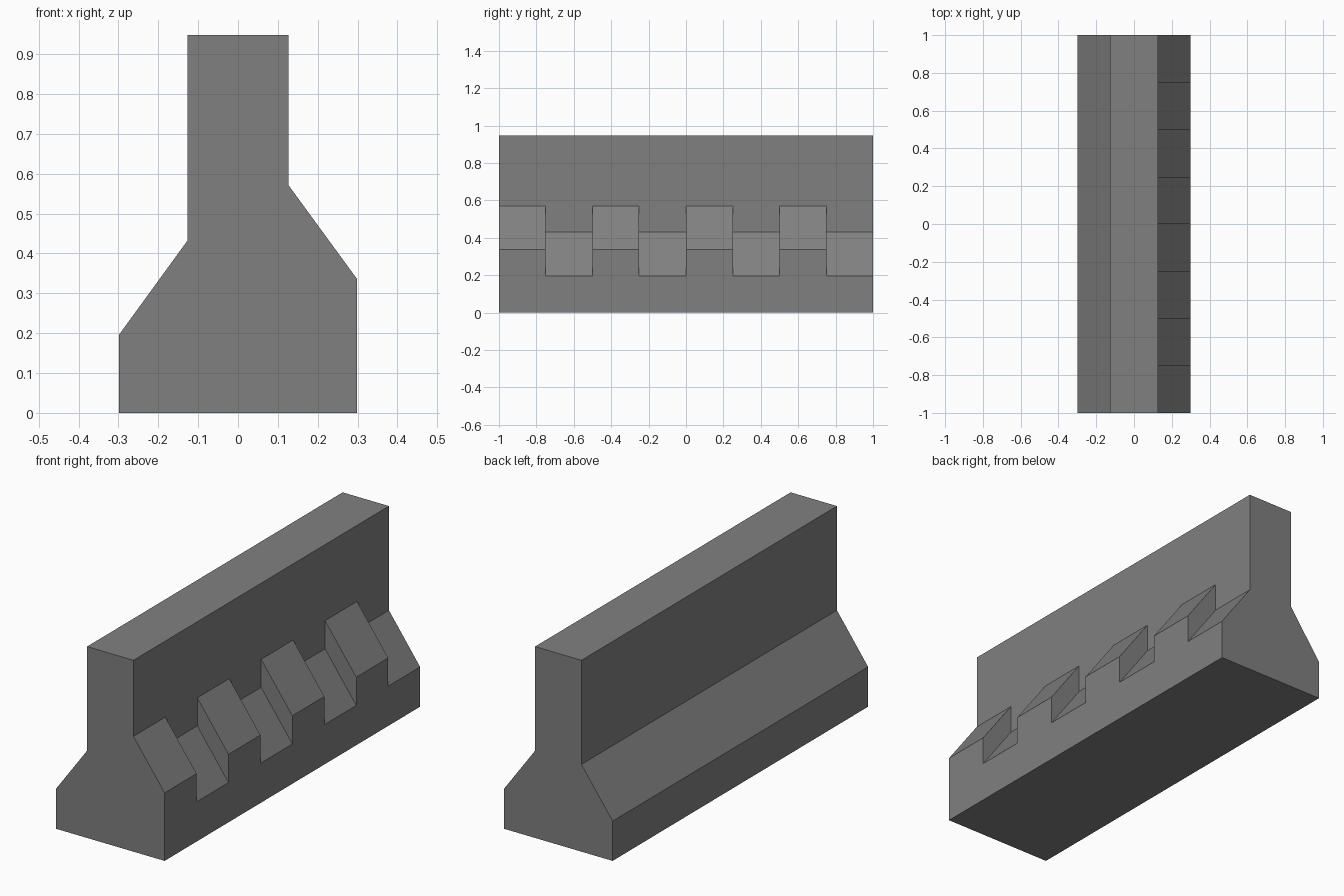
import bpy
import bmesh

if "Cube" in bpy.data.objects:
    bpy.data.objects.remove(bpy.data.objects["Cube"])

BASE_X, WALL_X, TOP_Z = 0.298, 0.127, 0.948
LOW_OUT, LOW_IN = 0.197, 0.432      # low shoulder: outer and inner heights
HIGH_OUT, HIGH_IN = 0.337, 0.571    # raised shoulder
BAYS, LENGTH = 8, 2.0

bm = bmesh.new()


def section(raised):
    """Cross-section (x, z); both kinds share the points where steps meet."""
    notch = (BASE_X, HIGH_OUT) if raised else (WALL_X, LOW_IN)
    return [(-BASE_X, 0), (BASE_X, 0), (BASE_X, LOW_OUT), notch,
            (WALL_X, HIGH_IN), (WALL_X, TOP_Z), (-WALL_X, TOP_Z),
            (-WALL_X, LOW_IN), (-BASE_X, LOW_OUT)]


def face(points, y):
    bm.faces.new([bm.verts.new((x, y, z)) for x, z in points])


# Alternating raised and low bays along the barrier
step = LENGTH / BAYS
for i in range(BAYS):
    y0 = -LENGTH / 2 + i * step
    y1 = y0 + step
    pts = section(i % 2 == 0)
    for (xa, za), (xb, zb) in zip(pts, pts[1:] + pts[:1]):
        quad = [(xa, y0, za), (xb, y0, zb), (xb, y1, zb), (xa, y1, za)]
        bm.faces.new([bm.verts.new(p) for p in quad])
    # Step wall between neighbouring bays
    if i:
        face([(WALL_X, LOW_IN), (BASE_X, LOW_OUT),
              (BASE_X, HIGH_OUT), (WALL_X, HIGH_IN)], y0)

# End caps
face(section(True), -LENGTH / 2)
face(section(BAYS % 2 == 1), LENGTH / 2)

# Weld into one closed solid and clear the flat seams
bmesh.ops.remove_doubles(bm, verts=bm.verts[:], dist=0.0001)
bmesh.ops.recalc_face_normals(bm, faces=bm.faces[:])
bmesh.ops.dissolve_limit(bm, angle_limit=0.01, verts=bm.verts[:], edges=bm.edges[:])

mesh = bpy.data.meshes.new("notched_barrier")
bm.to_mesh(mesh)
bm.free()

# Dark concrete
concrete = bpy.data.materials.new("dark_concrete")
concrete.diffuse_color = (0.216, 0.216, 0.216, 1)
concrete.use_nodes = True
concrete.node_tree.nodes["Principled BSDF"].inputs["Base Color"].default_value = concrete.diffuse_color
mesh.materials.append(concrete)
bpy.context.collection.objects.link(bpy.data.objects.new("notched_barrier", mesh))
